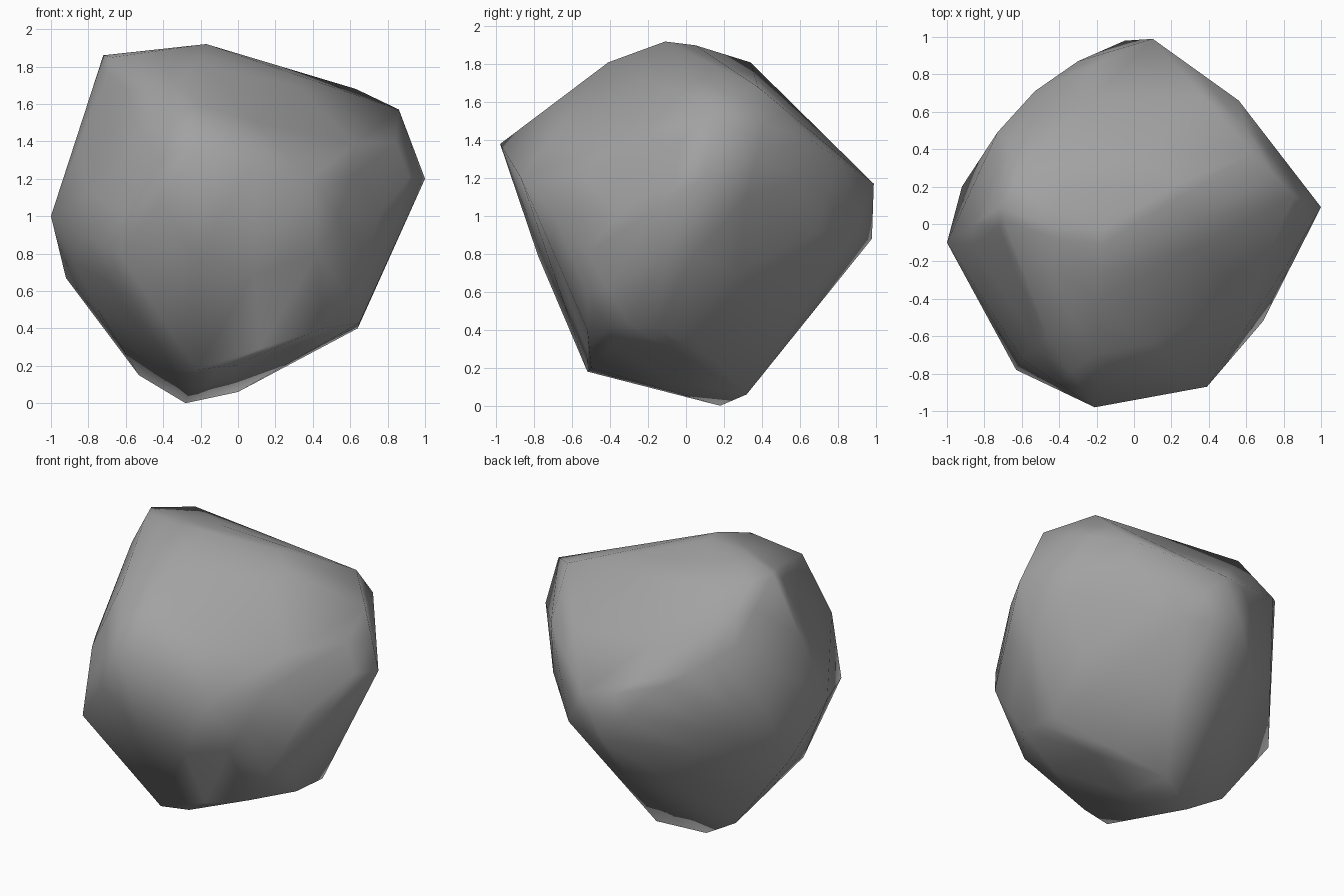
import bpy
import bmesh

default = bpy.data.objects.get("Cube")
if default:
    bpy.data.objects.remove(default, do_unlink=True)


def flat_material(name, colour):
    mat = bpy.data.materials.new(name)
    mat.use_nodes = True
    mat.diffuse_color = colour
    shader = mat.node_tree.nodes["Principled BSDF"]
    shader.inputs["Base Color"].default_value = colour
    shader.inputs["Roughness"].default_value = 0.9
    return mat


# Corner points of the chipped boulder, grouped by height
crown = [(-.17, -.11, 1.92), (-.15, .05, 1.9), (-.72, .09, 1.86), (-.67, -.05, 1.85),
         (-.56, .34, 1.81), (-.2, -.41, 1.81), (-.72, -.12, 1.7), (-.46, -.6, 1.66),
         (.63, .38, 1.68), (.86, .15, 1.57)]
shoulder = [(-.21, -.98, 1.38), (.39, -.87, 1.2), (-.6, -.72, 1.25), (1, .09, 1.2),
            (.83, -.2, 1.22), (.56, .66, 1.4), (.1, .99, 1.17), (-.73, .49, 1.52),
            (-.53, .71, 1.37), (-.3, .87, 1.2)]
waist = [(-1, -.1, 1), (-.92, .2, .67), (-.63, -.78, .79), (.69, -.52, .8),
         (.62, .55, 1), (.3, .84, .86), (-.05, .98, .88)]
base = [(-.75, -.2, .5), (-.75, .13, .48), (.65, -.3, .43), (.64, 0, .4),
        (.45, -.52, .4), (-.22, -.52, .18), (-.02, -.5, .2), (-.53, .22, .15),
        (0, .32, .06), (-.28, .18, 0)]


def build_boulder(name, points, material):
    bm = bmesh.new()
    for p in points:
        bm.verts.new(p)

    # Wrap the corners in a closed shell
    hull = bmesh.ops.convex_hull(bm, input=bm.verts[:])
    spare = {g for g in hull["geom_interior"] + hull["geom_unused"]
             if isinstance(g, bmesh.types.BMVert)}
    bmesh.ops.delete(bm, geom=list(spare), context="VERTS")

    # Split the facets so the shading softens only near the ridges
    bmesh.ops.subdivide_edges(bm, edges=bm.edges[:], cuts=1, use_grid_fill=True)
    bmesh.ops.recalc_face_normals(bm, faces=bm.faces[:])

    for face in bm.faces:
        face.smooth = True
    mesh = bpy.data.meshes.new(name)
    bm.to_mesh(mesh)
    bm.free()
    mesh.materials.append(material)
    obj = bpy.data.objects.new(name, mesh)
    bpy.context.collection.objects.link(obj)
    return obj


stone = flat_material("stone_grey", (0.36, 0.36, 0.36, 1))
build_boulder("boulder", crown + shoulder + waist + base, stone)
